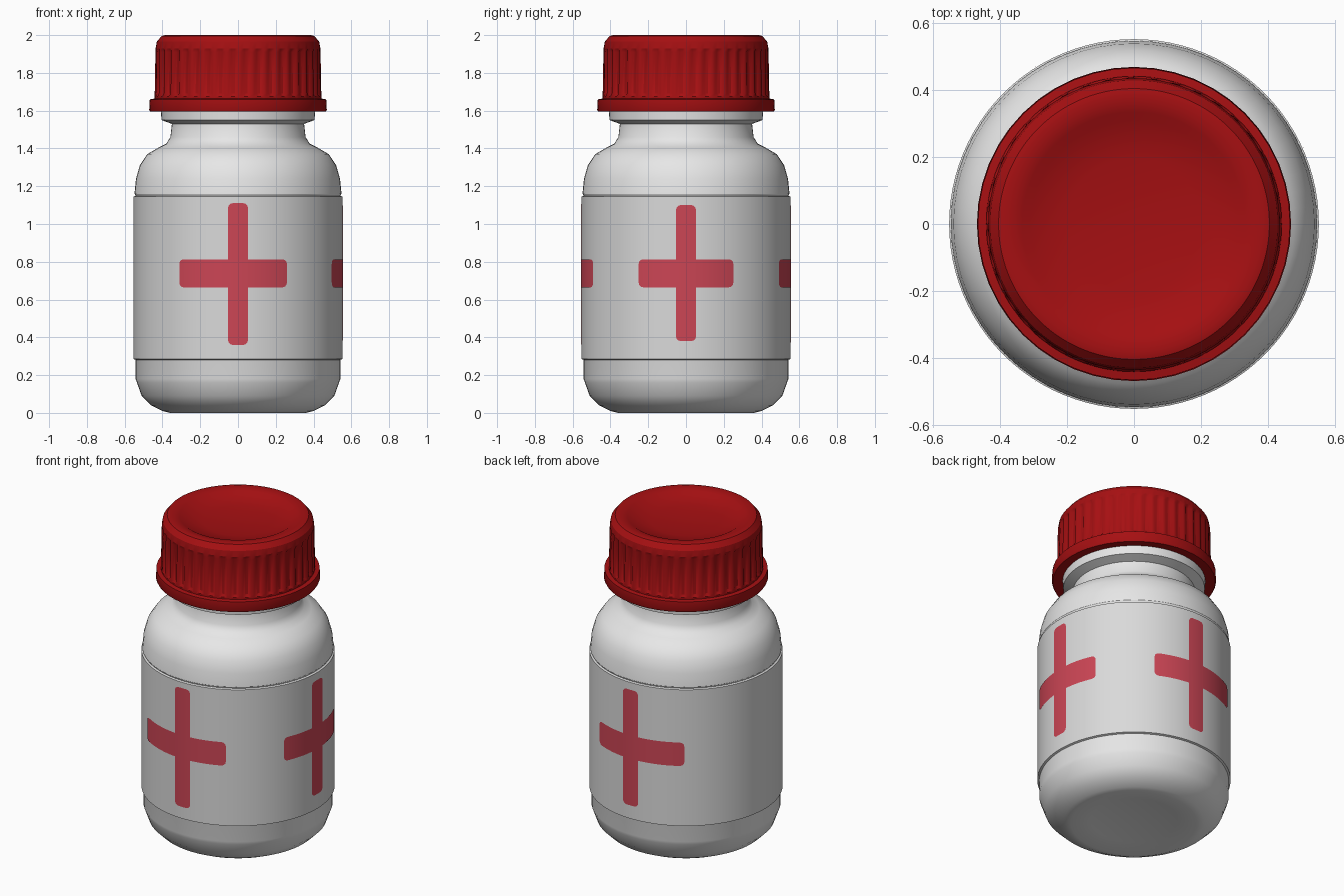
import bpy
import bmesh
from math import cos, sin, pi, radians

cube = bpy.data.objects.get("Cube")
if cube:
    bpy.data.objects.remove(cube, do_unlink=True)


def material(name, rgb):
    mat = bpy.data.materials.new(name)
    mat.use_nodes = True
    mat.diffuse_color = (*rgb, 1)
    mat.node_tree.nodes["Principled BSDF"].inputs["Base Color"].default_value = (*rgb, 1)
    return mat


white = material("bottle white", (0.8, 0.8, 0.8))
paper = material("label off white", (0.7, 0.7, 0.7))
cap_red = material("cap red", (0.38, 0.005, 0.006))
cross_red = material("cross red", (0.6, 0.06, 0.09))


def finish(bm, name, mat, angle=35):
    mesh = bpy.data.meshes.new(name)
    bm.to_mesh(mesh)
    bm.free()
    mesh.materials.append(mat)
    obj = bpy.data.objects.new(name, mesh)
    bpy.context.collection.objects.link(obj)
    bpy.ops.object.select_all(action="DESELECT")
    obj.select_set(True)
    bpy.context.view_layer.objects.active = obj
    bpy.ops.object.shade_smooth_by_angle(angle=radians(angle))
    return obj


def lathe(name, profile, mat, sides=64, groove=None, angle=35):
    """Turn (radius, height) points round z; groove(i, z) trims the radius."""
    bm = bmesh.new()
    rings = []
    for r, z in profile:
        if r == 0:
            rings.append([bm.verts.new((0, 0, z))] * sides)
            continue
        ring = []
        for i in range(sides):
            a = 2 * pi * i / sides
            rad = r - (groove(i, z) if groove else 0)
            ring.append(bm.verts.new((rad * cos(a), rad * sin(a), z)))
        rings.append(ring)
    for low, high in zip(rings, rings[1:]):
        for i in range(sides):
            j = (i + 1) % sides
            corners = [low[i], low[j], high[j], high[i]]
            bm.faces.new(list(dict.fromkeys(corners)))
    bmesh.ops.recalc_face_normals(bm, faces=bm.faces)
    return finish(bm, name, mat, angle)


# Bottle: hollowed base, rounded foot, shoulder, neck and collar
lathe("bottle", [
    (0, 0.03), (0.25, 0.02), (0.36, 0.0), (0.40, 0.01), (0.46, 0.04),
    (0.51, 0.09), (0.535, 0.16), (0.542, 0.18), (0.542, 1.15), (0.548, 1.16),
    (0.54, 1.24), (0.52, 1.31), (0.48, 1.37), (0.42, 1.405), (0.38, 1.425),
    (0.358, 1.46), (0.35, 1.53), (0.405, 1.55), (0.41, 1.62), (0.38, 1.62),
    (0, 1.62)], white)

# Label: a thin sleeve round the straight body
LABEL_R = 0.553
lathe("label", [(0.54, 0.28), (LABEL_R, 0.285), (LABEL_R, 1.145), (0.54, 1.15)],
      paper, sides=96)

# Cap: skirt band, ribbed wall, bevelled edge and dished top
lathe("cap_band", [(0.405, 1.6), (0.465, 1.595), (0.47, 1.605), (0.467, 1.66),
                   (0.42, 1.667)], cap_red, sides=48)


def rib(i, z):
    return 0.012 if i % 4 >= 2 and 1.68 < z < 1.92 else 0


lathe("cap", [(0.44, 1.65), (0.442, 1.675), (0.441, 1.69), (0.437, 1.91),
              (0.436, 1.93), (0.43, 1.965), (0.405, 1.995), (0.385, 2.0),
              (0.335, 1.99), (0.31, 1.975), (0.2, 1.955), (0, 1.95)],
      cap_red, sides=160, groove=rib, angle=30)


# Painted crosses: flat outline with rounded ends, wrapped round the label
def cross(name, facing, left, right, bottom, top):
    w, low, high = 0.053, 0.665, 0.813
    outline = [(-w, bottom), (w, bottom), (w, low), (right, low), (right, high),
               (w, high), (w, top), (-w, top), (-w, high), (left, high),
               (left, low), (-w, low)]
    bm = bmesh.new()
    verts = [bm.verts.new((u, 0, z)) for u, z in outline]
    bm.faces.new(verts)
    ends = [v for v, (u, z) in zip(verts, outline)
            if u in (left, right) or z in (bottom, top)]
    bmesh.ops.bevel(bm, geom=ends, offset=0.025, segments=3, profile=0.5,
                    affect="VERTICES")
    for k in range(-14, 15):
        bmesh.ops.bisect_plane(bm, geom=bm.verts[:] + bm.edges[:] + bm.faces[:],
                               plane_co=(k * 0.025, 0, 0), plane_no=(1, 0, 0))
    r = LABEL_R + 0.003
    for v in bm.verts:
        a = radians(facing) + v.co.x / r
        v.co = (r * cos(a), r * sin(a), v.co.z)
    bm.normal_update()
    finish(bm, name, cross_red)


cross("front_cross", -90, -0.33, 0.27, 0.36, 1.11)
cross("side_cross", 0, -0.26, 0.26, 0.38, 1.1)
cross("back_cross", 90, -0.27, 0.33, 0.37, 1.1)
